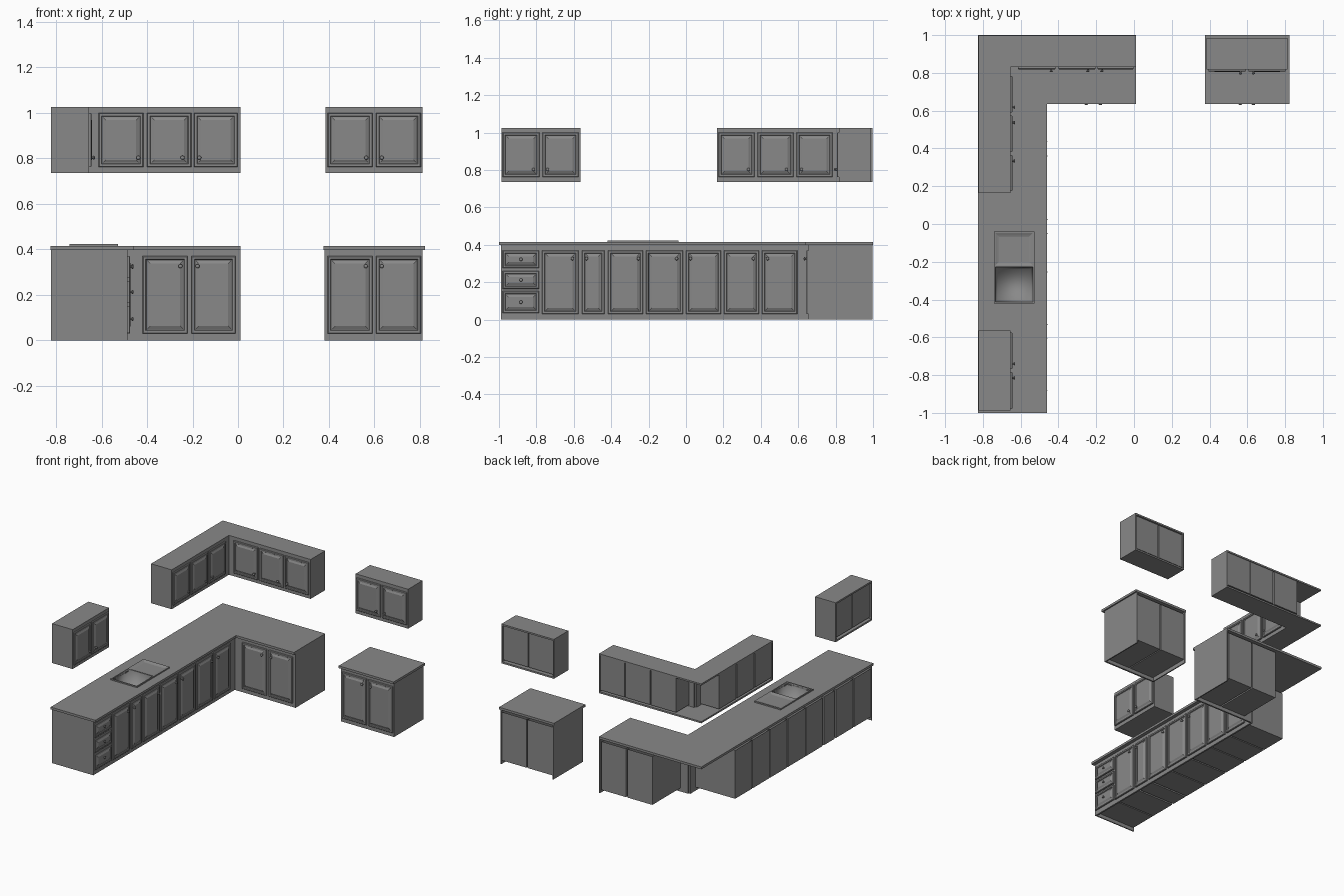
import bpy, bmesh
from mathutils import Matrix, Vector

cube = bpy.data.objects.get("Cube")
if cube:
    bpy.data.objects.remove(cube, do_unlink=True)

grey = bpy.data.materials.new("cabinet_grey")
grey.use_nodes = True
GREY = (0.25, 0.25, 0.25, 1)
grey.diffuse_color = GREY
grey.node_tree.nodes["Principled BSDF"].inputs["Base Color"].default_value = GREY


def finish(name, bm, smooth=False):
    bmesh.ops.recalc_face_normals(bm, faces=bm.faces)
    mesh = bpy.data.meshes.new(name)
    bm.to_mesh(mesh)
    bm.free()
    mesh.materials.append(grey)
    ob = bpy.data.objects.new(name, mesh)
    bpy.context.collection.objects.link(ob)
    for p in mesh.polygons:
        p.use_smooth = smooth
    return ob


def add_box(bm, lo, hi, open_top=False):
    lo, hi = Vector(lo), Vector(hi)
    mat = Matrix.Translation((lo + hi) / 2) @ Matrix.Diagonal((*(hi - lo), 1))
    verts = bmesh.ops.create_cube(bm, size=1, matrix=mat)["verts"]
    if open_top:
        top = [f for f in verts[0].link_faces] + [f for v in verts for f in v.link_faces]
        top = max(set(top), key=lambda f: f.calc_center_median().z)
        bmesh.ops.delete(bm, geom=[top], context="FACES_ONLY")


def add_rings(bm, rings, cap=True):
    """Skin a list of equal-length point rings."""
    loops = [[bm.verts.new(p) for p in r] for r in rings]
    n = len(loops[0])
    for a, b in zip(loops, loops[1:]):
        for i in range(n):
            bm.faces.new((a[i], a[(i + 1) % n], b[(i + 1) % n], b[i]))
    if cap:
        bm.faces.new(loops[-1])
    return loops


def prism(name, outline, z0, z1):
    bm = bmesh.new()
    loops = add_rings(bm, [[(x, y, z) for x, y in outline] for z in (z0, z1)])
    bm.faces.new(loops[0])
    return finish(name, bm)


def rect(x0, x1, y0, y1):
    return [(x0, y0), (x1, y0), (x1, y1), (x0, y1)]


# A wall maps (along, outward, height) to world space
def left_wall(front):
    return lambda u, d, z: Vector((front + d, u, z))


def back_wall(front):
    return lambda u, d, z: Vector((u, front - d, z))


def wall_box(bm, wall, u0, u1, d0, d1, z0, z1, open_top=False):
    a, b = wall(u0, d0, z0), wall(u1, d1, z1)
    add_box(bm, [min(p) for p in zip(a, b)], [max(p) for p in zip(a, b)], open_top)


# Raised panel: (inset, outward) steps from the frame to the field
PANEL = [(0, 0), (0, .008), (.003, .011), (.013, .011), (.016, .006), (.02, .006), (.032, .012)]


def add_panel(bm, wall, u0, u1, z0, z1):
    add_rings(bm, [[wall(u0 + i, d, z0 + i), wall(u1 - i, d, z0 + i),
                    wall(u1 - i, d, z1 - i), wall(u0 + i, d, z1 - i)] for i, d in PANEL])


def add_knob(bm, wall, u, z):
    axis = (wall(0, 1, 0) - wall(0, 0, 0)).normalized()
    turn = axis.to_track_quat("Z", "Y").to_matrix().to_4x4()
    bmesh.ops.create_cone(bm, cap_ends=True, segments=10, radius1=.006, radius2=.004, depth=.012,
                          matrix=Matrix.Translation(wall(u, .014, z)) @ turn)
    bmesh.ops.create_uvsphere(bm, u_segments=12, v_segments=8, radius=.009,
                              matrix=Matrix.Translation(wall(u, .021, z)) @ turn
                              @ Matrix.Diagonal((1, 1, .55, 1)))


def cabinet_run(name, wall, span, depth, z, doors, knobs, door_z, knob_z, ends, drawers=None, recess=.004):
    """Face frame, separate carcasses, end panels, doors and knobs of one run."""
    bm = bmesh.new()
    wall_box(bm, wall, *span, -.012, 0, *z)
    finish(name + "_face_frame", bm)

    bm = bmesh.new()
    for u in ends:
        inner = u + .008 if u == span[0] else u - .008
        wall_box(bm, wall, u, inner, -depth, -.012, *z)
    finish(name + "_end_panels", bm)

    bm = bmesh.new()
    bays = doors + ([drawers[0]] if drawers else [])
    for u0, u1 in bays:
        wall_box(bm, wall, u0 - .003, u1 + .003, recess - depth, -.012,
                 door_z[0] - .004, door_z[1] + .012, True)
    finish(name + "_carcasses", bm)

    bm = bmesh.new()
    for u0, u1 in doors:
        add_panel(bm, wall, u0, u1, *door_z)
    finish(name + "_doors", bm)

    bm = bmesh.new()
    for u in knobs:
        add_knob(bm, wall, u, knob_z)
    if drawers:
        (u0, u1), rows = drawers
        fronts = bmesh.new()
        for z0, z1 in rows:
            add_panel(fronts, wall, u0, u1, z0, z1)
            add_knob(bm, wall, (u0 + u1) / 2, (z0 + z1) / 2)
        finish(name + "_drawers", fronts)
    finish(name + "_knobs", bm, True)


# Base cabinets
BASE, BASE_DOOR = (0, .4), (.03, .37)
cabinet_run("base_left", left_wall(-.485), (-.99, .66), .338, BASE,
            [(-.77, -.575), (-.556, -.436), (-.417, -.23), (-.215, -.017),
             (0, .188), (.203, .391), (.406, .595)],
            [-.607, -.532, -.254, -.05, .024, .36, .436], BASE_DOOR, .326, [-.99],
            ((-.98, -.785), [(.035, .152), (.165, .26), (.275, .37)]))
cabinet_run("base_back", back_wall(.655), (-.485, .01), .343, BASE,
            [(-.419, -.222), (-.205, -.011)], [-.253, -.178], BASE_DOOR, .326, [.01])
ISLAND = [(.394, .592), (.606, .804)]
cabinet_run("base_side", back_wall(.655), (.38, .812), .343, BASE,
            ISLAND, [.562, .632], BASE_DOOR, .326, [.38, .812])

# Wall cabinets
UPPER, UPPER_DOOR = (.735, 1.025), (.762, 1.0)
cabinet_run("upper_left", left_wall(-.655), (.165, .83), .168, UPPER,
            [(.174, .366), (.382, .575), (.591, .783)],
            [.334, .537, .618], UPPER_DOOR, .803, [.165])
cabinet_run("upper_back", back_wall(.83), (-.655, .01), .168, UPPER,
            [(-.613, -.416), (-.4, -.205), (-.194, -.002)],
            [-.438, -.244, -.17], UPPER_DOOR, .803, [.01])
cabinet_run("upper_front", left_wall(-.655), (-.987, -.565), .168, UPPER,
            [(-.98, -.783), (-.767, -.575)], [-.815, -.74], UPPER_DOOR, .803,
            [-.987, -.565], recess=.012)
cabinet_run("upper_side", back_wall(.818), (.385, .812), .168, UPPER,
            ISLAND, [.564, .632], UPPER_DOOR, .803, [.385, .812], recess=.012)

# Top and bottom boards of the wall cabinets
corner = [(-.823, .165), (-.655, .165), (-.655, .83), (.01, .83), (.01, .998), (-.823, .998)]
for name, outline in (("corner", corner), ("front", rect(-.823, -.655, -.987, -.565)),
                      ("side", rect(.385, .812, .818, .986))):
    prism(f"upper_{name}_bottom_board", outline, UPPER[0], UPPER[0] + .012)
    prism(f"upper_{name}_top_board", outline, UPPER[1] - .012, UPPER[1])

# Countertops, the long one cut out for the sink
prism("side_countertop", rect(.375, .822, .635, 1), .398, .415)
counter = prism("corner_countertop", [(-.825, -1), (-.46, -1), (-.46, .635), (.01, .635),
                                      (.01, 1), (-.825, 1)], .398, .415)
cutter = prism("sink_cutter", rect(-.732, -.538, -.41, -.05), .3, .5)
cutter.hide_render = True
cut = counter.modifiers.new("sink_hole", "BOOLEAN")
cut.operation, cut.object, cut.solver = "DIFFERENCE", cutter, "EXACT"
bpy.context.view_layer.objects.active = counter
bpy.ops.object.modifier_apply(modifier=cut.name)
bpy.data.objects.remove(cutter, do_unlink=True)


# Sink: rim, sunken drainboard and bowl
def sunken(name, bounds, steps, smooth):
    x0, x1, y0, y1 = bounds
    bm = bmesh.new()
    add_rings(bm, [[(x, y, z) for x, y in rect(x0 + i, x1 - i, y0 + i, y1 - i)] for i, z in steps])
    return finish(name, bm, smooth)


RIM = .424
bm = bmesh.new()
for x0, x1, y0, y1 in (rect_ for rect_ in ((-.742, -.734, -.42, -.04), (-.536, -.528, -.42, -.04),
                                           (-.734, -.536, -.42, -.412), (-.734, -.536, -.048, -.04),
                                           (-.734, -.536, -.228, -.22))):
    add_box(bm, (x0, y0, .408), (x1, y1, RIM))
finish("sink_rim", bm)
sunken("sink_drainboard", (-.734, -.536, -.22, -.048), [(0, RIM), (.012, .419), (.02, .417)], False)
bowl = sunken("sink_bowl", (-.734, -.536, -.412, -.228), [(0, RIM), (.012, .32)], True)
bowl.data.flip_normals()
